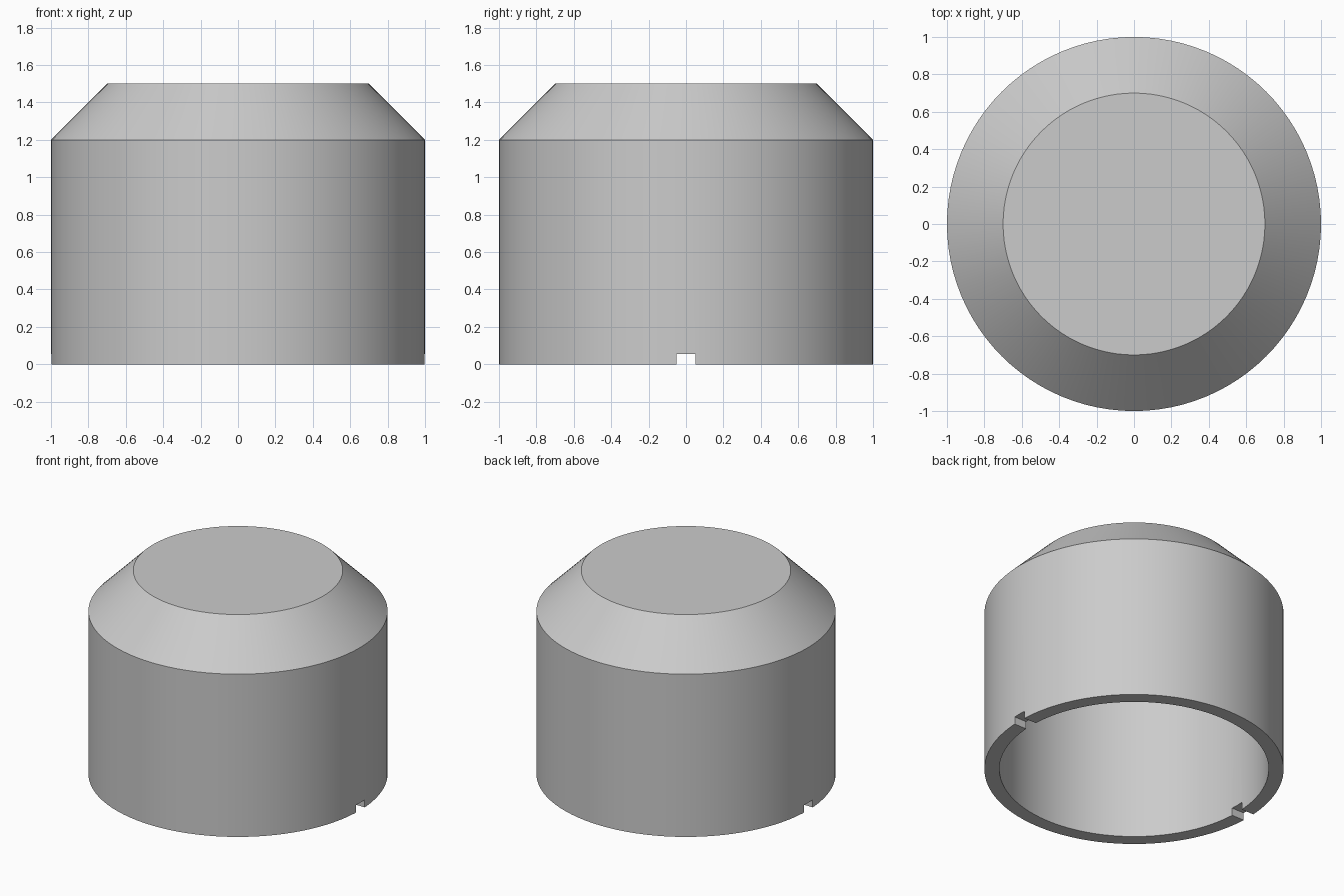
import bpy
import bmesh
import math
from mathutils import Matrix, Vector

SIDES = 96

# Remove the default cube
default = bpy.data.objects.get("Cube")
if default:
    bpy.data.objects.remove(default, do_unlink=True)

# Single grey material
GREY = (0.6, 0.6, 0.6, 1.0)
grey = bpy.data.materials.new("plain grey")
grey.use_nodes = True
grey.diffuse_color = GREY
grey.node_tree.nodes["Principled BSDF"].inputs["Base Color"].default_value = GREY


def add_object(name, bm):
    """Turn a bmesh into a scene object in the grey material."""
    bmesh.ops.recalc_face_normals(bm, faces=bm.faces)
    mesh = bpy.data.meshes.new(name)
    bm.to_mesh(mesh)
    bm.free()
    mesh.materials.append(grey)
    obj = bpy.data.objects.new(name, mesh)
    bpy.context.collection.objects.link(obj)
    return obj


# Hollow cap: (radius, height) profile from the outer top, round the rim, to the inner ceiling
profile = [(0.7, 1.5), (1.0, 1.2), (1.0, 0.0),
           (0.9, 0.0), (0.9, 1.16), (0.66, 1.4)]
bm = bmesh.new()
rings = []
for radius, height in profile:
    angles = [math.tau * i / SIDES for i in range(SIDES)]
    rings.append([bm.verts.new((radius * math.cos(a), radius * math.sin(a), height))
                  for a in angles])
for lower, upper in zip(rings, rings[1:]):
    for i in range(SIDES):
        j = (i + 1) % SIDES
        bm.faces.new((lower[i], lower[j], upper[j], upper[i]))
bm.faces.new(rings[0])
bm.faces.new(rings[-1])
cap = add_object("cap_shell", bm)

# One bar across the rim cuts both side notches
bm = bmesh.new()
bmesh.ops.create_cube(bm, size=1.0, matrix=Matrix.LocRotScale(
    Vector((0, 0, -0.0225)), None, Vector((2.4, 0.1, 0.155))))
cutter = add_object("notch_cutter", bm)
cutter.hide_render = True

cut = cap.modifiers.new("rim notches", "BOOLEAN")
cut.operation = "DIFFERENCE"
cut.solver = "EXACT"
cut.object = cutter

bpy.ops.object.select_all(action="DESELECT")
cap.select_set(True)
bpy.context.view_layer.objects.active = cap
bpy.ops.object.modifier_apply(modifier=cut.name)
bpy.data.objects.remove(cutter, do_unlink=True)

# Smooth round walls, sharp edges kept
bpy.ops.object.shade_smooth_by_angle(angle=math.radians(30))
